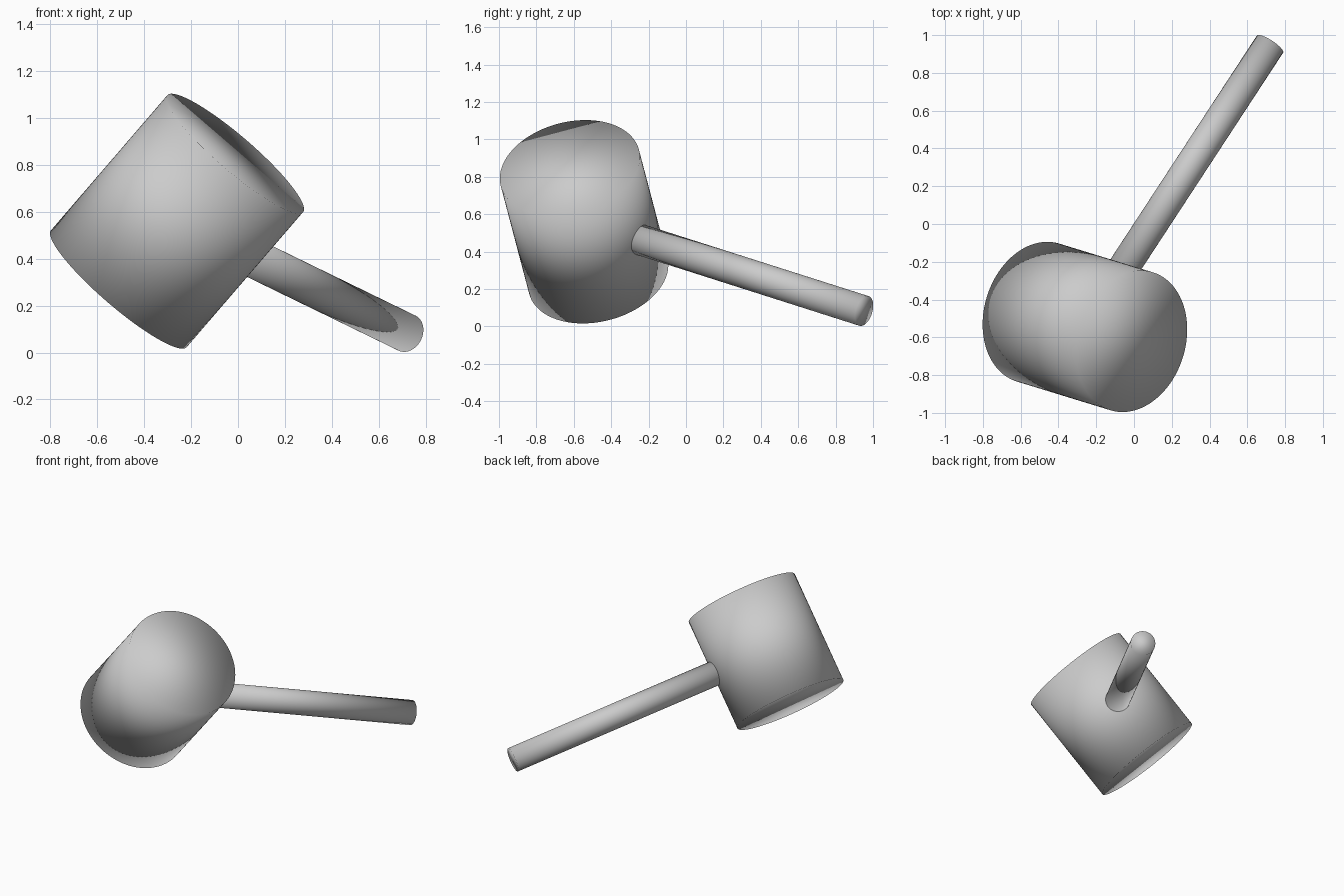
import bpy
from mathutils import Vector

if "Cube" in bpy.data.objects:
    bpy.data.objects.remove(bpy.data.objects["Cube"])


def rod(name, start, end, radius, sides):
    """Capped, fully smooth cylinder between two points."""
    start, end = Vector(start), Vector(end)
    axis = end - start
    bpy.ops.mesh.primitive_cylinder_add(
        vertices=sides, radius=radius, depth=axis.length,
        location=(start + end) / 2,
        rotation=axis.to_track_quat('Z', 'Y').to_euler())
    obj = bpy.context.object
    obj.name = name
    bpy.ops.object.shade_smooth()
    return obj


# Mallet head: short fat drum, tilted
centre = Vector((-0.26, -0.545, 0.56))
half_axis = Vector((0.248, -0.076, 0.288))
rod("mallet_head", centre - half_axis, centre + half_axis, 0.382, 96)

# Handle: leaves the side of the head and rests its tip on the ground
tip = Vector((0.72, 0.952, 0.083))
out = (tip - centre).normalized()
rod("handle", centre + out * 0.33, tip, 0.083, 64)
